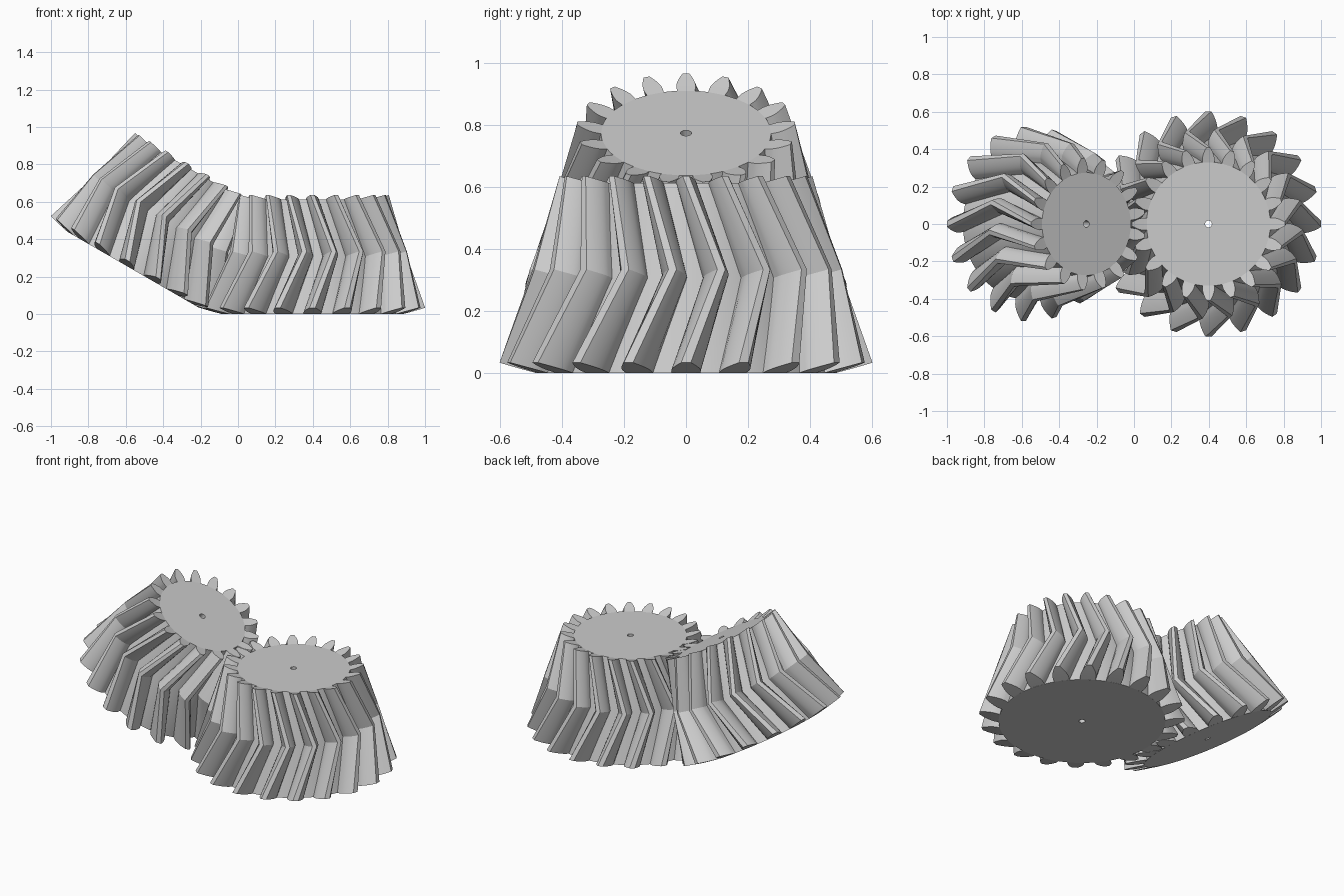
import bpy, bmesh, math
from mathutils import Vector
from math import sin, cos, tan, asin, acos, atan, pi, radians

cube = bpy.data.objects.get("Cube")
if cube:
    bpy.data.objects.remove(cube)

# Shared gear-pair data
MODULE = 0.055
GEAR_TEETH, PINION_TEETH = 20, 17
AXIS_ANGLE = radians(30)
HELIX = radians(20)
INNER = 0.678                     # size of the small end relative to the large end
APEX_X = 0.398
BORE = 0.018
SIDES = 96
STEPS = 8

gear_cone = atan(sin(AXIS_ANGLE) / (PINION_TEETH / GEAR_TEETH + cos(AXIS_ANGLE)))
pinion_cone = AXIS_ANGLE - gear_cone
REACH = MODULE * GEAR_TEETH / 2 / sin(gear_cone)
WIDTH = REACH * (1 - INNER)

grey = bpy.data.materials.new("plain grey")
grey.use_nodes = True
colour = (0.6, 0.6, 0.6, 1)
grey.diffuse_color = colour
grey.node_tree.nodes["Principled BSDF"].inputs["Base Color"].default_value = colour


def on_sphere(dist, cone, turn):
    """Point below the cone apex, which is the local origin."""
    return Vector((dist * sin(cone) * cos(turn), dist * sin(cone) * sin(turn), -dist * cos(cone)))


def involute(base, cone):
    """Turning angle of a spherical involute."""
    if cone <= base:
        return 0
    return acos(cos(cone) / cos(base)) / sin(base) - acos(tan(base) / tan(cone))


def finish(name, bm, place, tilt):
    bmesh.ops.recalc_face_normals(bm, faces=bm.faces)
    mesh = bpy.data.meshes.new(name)
    bm.to_mesh(mesh)
    bm.free()
    mesh.materials.append(grey)
    obj = bpy.data.objects.new(name, mesh)
    bpy.context.collection.objects.link(obj)
    obj.location = place
    obj.rotation_euler.y = tilt
    bpy.ops.object.select_all(action='DESELECT')
    obj.select_set(True)
    bpy.context.view_layer.objects.active = obj
    bpy.ops.object.shade_smooth_by_angle(angle=radians(25))


def bevel_gear(name, teeth, cone, hand, place, tilt):
    radius = MODULE * teeth / 2
    pressure = atan(tan(radians(20)) / cos(HELIX))
    base = asin(cos(pressure) * sin(cone))
    tip = asin((radius + MODULE * cos(cone)) / REACH)
    root = asin((radius - MODULE * 7 / 6 * cos(cone)) / REACH)
    twist = 2 * atan(WIDTH / 2 * tan(HELIX) / (2 * REACH - WIDTH / 2)) * REACH / radius * hand

    # Body: hollow frustum with a small bore
    bm = bmesh.new()
    loops = []
    for dist, bored in ((REACH, False), (REACH * INNER, False), (REACH * INNER, True), (REACH, True)):
        ring = []
        for i in range(SIDES):
            p = on_sphere(dist, root, 2 * pi * i / SIDES)
            if bored:
                p.x, p.y = (v * BORE / (dist * sin(root)) for v in p.xy)
            ring.append(bm.verts.new(p))
        loops.append(ring)
    for k in range(4):
        a, b = loops[k], loops[(k + 1) % 4]
        for i in range(SIDES):
            j = (i + 1) % SIDES
            bm.faces.new((a[i], a[j], b[j], b[i]))
    finish(name + "_body", bm, place, tilt)

    # Half tooth outline from root to tip, as (cone angle, half width)
    half = pi / teeth / 2 * 0.95 + involute(base, cone)
    angles = [root] + [base + (tip - base) * i / STEPS for i in range(STEPS + 1)]
    angles = sorted(angles)
    outline = [(a, -(half - involute(base, a))) for a in angles]
    outline += [(a, -w) for a, w in reversed(outline)]

    # Teeth: outline swept to the middle with a twist, then back again
    bm = bmesh.new()
    stations = ((REACH, 0), (REACH - WIDTH / 2, twist), (REACH - WIDTH, 0))
    for t in range(teeth):
        turn = pi + 2 * pi * t / teeth
        rings = [[bm.verts.new(on_sphere(d, a, turn + w + shift)) for a, w in outline]
                 for d, shift in stations]
        for a, b in zip(rings, rings[1:]):
            for i in range(len(a)):
                j = (i + 1) % len(a)
                bm.faces.new((a[i], a[j], b[j], b[i]))
        # End caps as strips between the two flanks
        for ring in (rings[0], rings[-1]):
            n = len(ring)
            for i in range(n // 2 - 1):
                bm.faces.new((ring[i], ring[i + 1], ring[n - 2 - i], ring[n - 1 - i]))
    finish(name + "_teeth", bm, place, tilt)
    return root


# Both gears share one apex; the large gear stands on the ground
gear_root = asin((MODULE * GEAR_TEETH / 2 - MODULE * 7 / 6 * cos(gear_cone)) / REACH)
apex = (APEX_X, 0, REACH * cos(gear_root))
bevel_gear("large_gear", GEAR_TEETH, gear_cone, 1, apex, 0)
bevel_gear("small_gear", PINION_TEETH, pinion_cone, -1, apex, AXIS_ANGLE)
